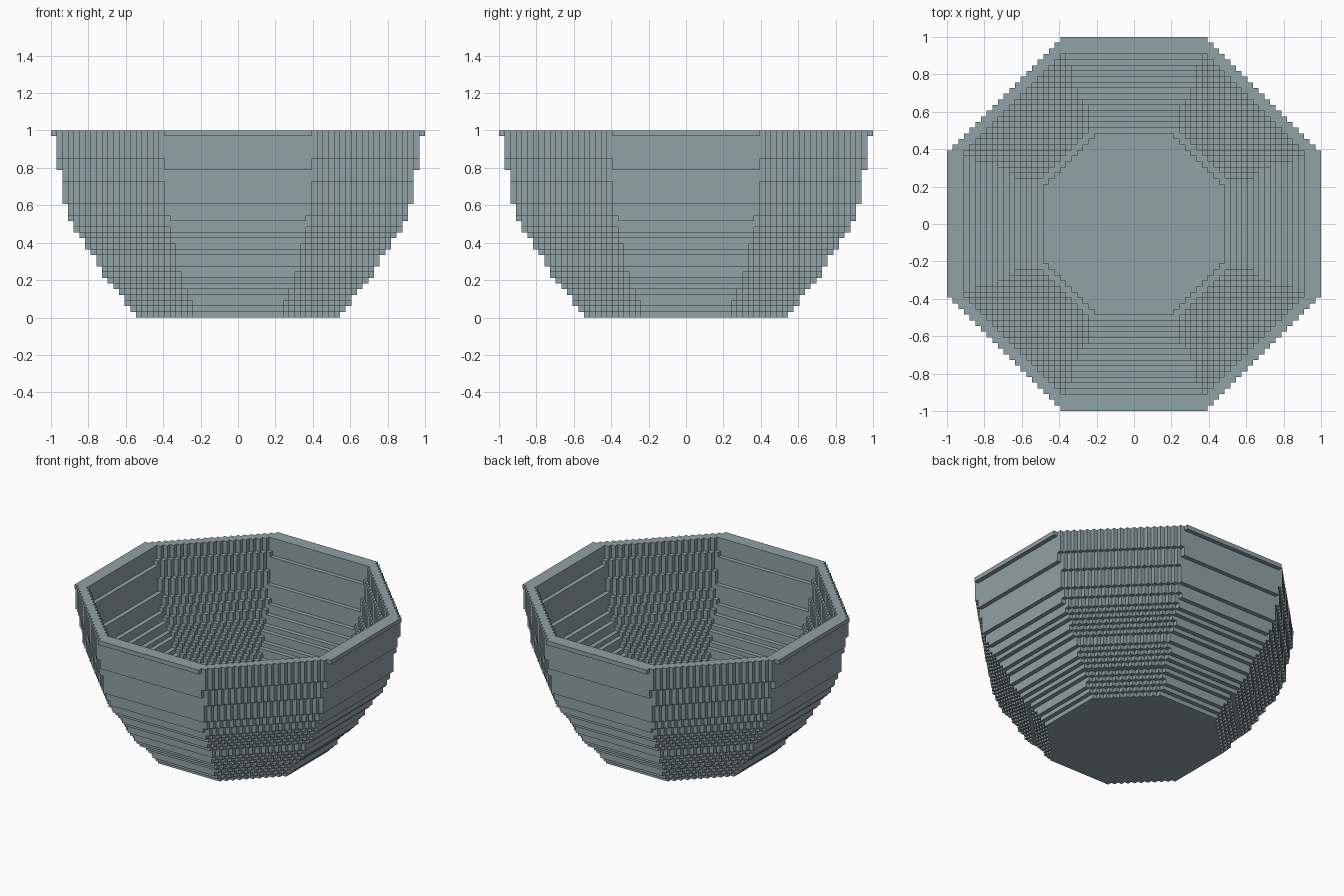
import bpy
import bmesh

if "Cube" in bpy.data.objects:
    bpy.data.objects.remove(bpy.data.objects["Cube"])

# Stepped octagonal bowl made of small cubes: 66 x 66 x 33 cells
N, H = 33, 33
S = 1.0 / N

# Profiles as (layer, octagon radius in cells)
OUTER = [(0, 17.9), (2, 19.55), (7, 23.52), (15, 28.55), (17, 29.6), (20, 30.52), (32, 32.52)]
INNER = [(2, 16.2), (7, 20.5), (15, 25.8), (20, 28.0), (32, 30.15)]


def radius(profile, k):
    if k < profile[0][0]:
        return 0.0
    for (z0, r0), (z1, r1) in zip(profile, profile[1:]):
        if k <= z1:
            return r0 + (r1 - r0) * (k - z0) / (z1 - z0)
    return profile[-1][1]


def inside(x, y, r):
    x, y = abs(x), abs(y)
    return max(x, y) <= r + 1e-6 and x + y <= 1.41421 * r


# Filled cells of the wall and floor
cells = set()
for k in range(H):
    ro, ri = radius(OUTER, k), radius(INNER, k)
    for i in range(-N, N):
        for j in range(-N, N):
            x, y = i + 0.5, j + 0.5
            if inside(x, y, ro) and not inside(x, y, ri):
                cells.add((i, j, k))

# Skin only the exposed cube sides
SIDES = {
    (1, 0, 0): ((1, 0, 0), (1, 1, 0), (1, 1, 1), (1, 0, 1)),
    (-1, 0, 0): ((0, 0, 0), (0, 0, 1), (0, 1, 1), (0, 1, 0)),
    (0, 1, 0): ((0, 1, 0), (0, 1, 1), (1, 1, 1), (1, 1, 0)),
    (0, -1, 0): ((0, 0, 0), (1, 0, 0), (1, 0, 1), (0, 0, 1)),
    (0, 0, 1): ((0, 0, 1), (1, 0, 1), (1, 1, 1), (0, 1, 1)),
    (0, 0, -1): ((0, 0, 0), (0, 1, 0), (1, 1, 0), (1, 0, 0)),
}
bm = bmesh.new()
verts = {}


def vert(p):
    if p not in verts:
        verts[p] = bm.verts.new((p[0] * S, p[1] * S, p[2] * S))
    return verts[p]


for c in sorted(cells):
    for d, corners in SIDES.items():
        if tuple(a + b for a, b in zip(c, d)) not in cells:
            bm.faces.new([vert(tuple(a + b for a, b in zip(c, q))) for q in corners])

mesh = bpy.data.meshes.new("bowl")
bm.to_mesh(mesh)
bm.free()

# Single grey-blue colour
mat = bpy.data.materials.new("slate grey")
mat.diffuse_color = (0.28, 0.36, 0.38, 1.0)
mat.use_nodes = True
mat.node_tree.nodes["Principled BSDF"].inputs["Base Color"].default_value = mat.diffuse_color
mesh.materials.append(mat)
bowl = bpy.data.objects.new("bowl", mesh)
bpy.context.collection.objects.link(bowl)
